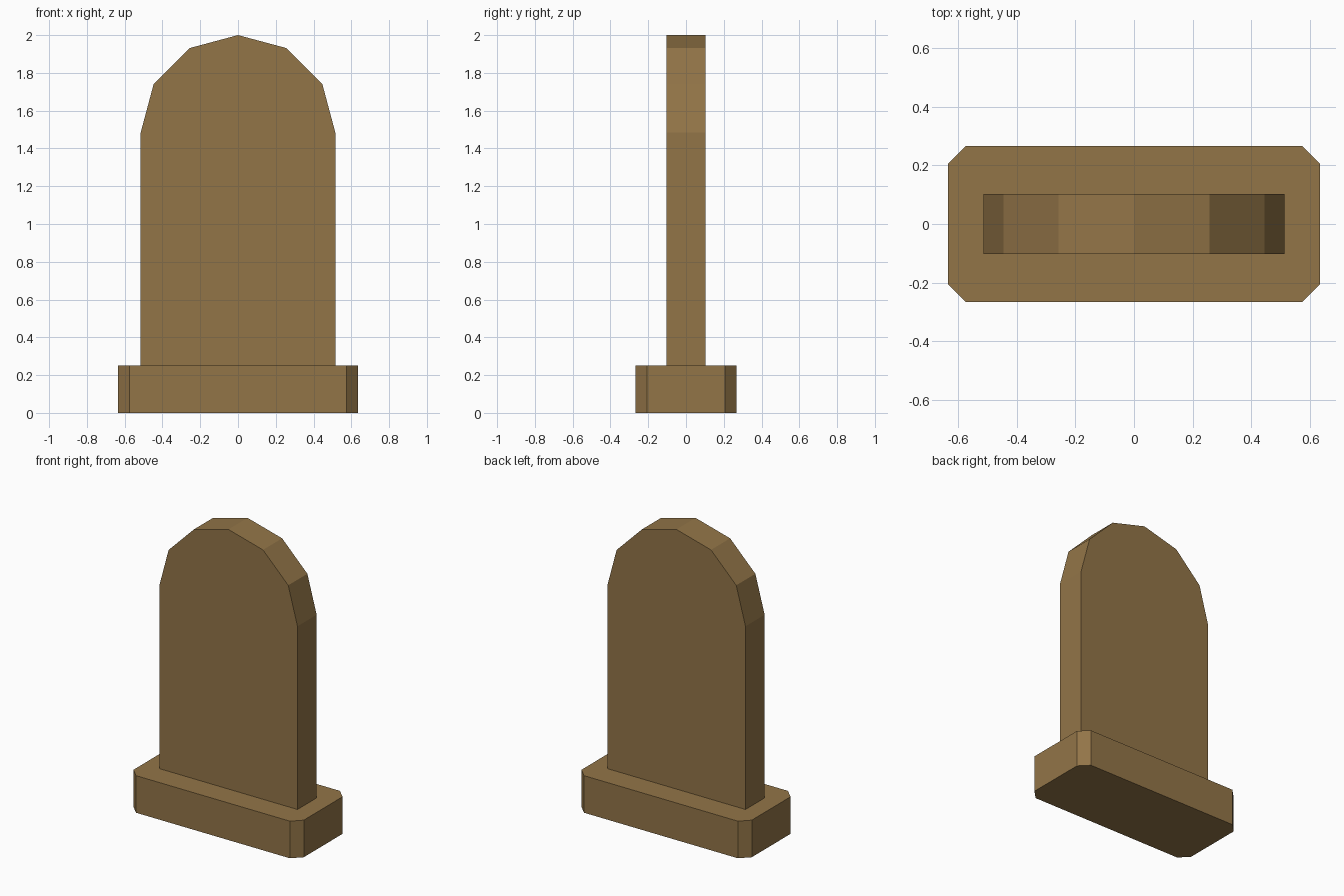
import bpy
import bmesh
import math

if "Cube" in bpy.data.objects:
    bpy.data.objects.remove(bpy.data.objects["Cube"])

stone = bpy.data.materials.new("brown_stone")
stone.diffuse_color = (0.29, 0.178, 0.064, 1.0)
stone.use_nodes = True
stone.node_tree.nodes["Principled BSDF"].inputs["Base Color"].default_value = stone.diffuse_color


def extruded(name, outline, offset):
    """Closed flat-faced prism: outline points pushed along the offset vector."""
    bm = bmesh.new()
    face = bm.faces.new([bm.verts.new(p) for p in outline])
    result = bmesh.ops.extrude_face_region(bm, geom=[face], use_keep_orig=True)
    moved = [g for g in result["geom"] if isinstance(g, bmesh.types.BMVert)]
    bmesh.ops.translate(bm, verts=moved, vec=offset)
    bmesh.ops.recalc_face_normals(bm, faces=bm.faces)
    mesh = bpy.data.meshes.new(name)
    bm.to_mesh(mesh)
    bm.free()
    mesh.materials.append(stone)
    obj = bpy.data.objects.new(name, mesh)
    bpy.context.collection.objects.link(obj)
    return obj


# Plinth: rectangle with cut corners
HX, HY, CUT, BASE_H = 0.635, 0.267, 0.061, 0.25
plinth = []
for sx, sy in ((1, 1), (-1, 1), (-1, -1), (1, -1)):
    corner = [(sx * HX, sy * (HY - CUT), 0), (sx * (HX - CUT), sy * HY, 0)]
    plinth += corner if sx * sy > 0 else corner[::-1]
extruded("plinth", plinth, (0, 0, BASE_H))

# Upright slab: straight sides with a six-sided half-round top
R, SPRING, HALF_T, SEGMENTS = 0.515, 1.485, 0.102, 6
slab = [(-R, -HALF_T, BASE_H), (R, -HALF_T, BASE_H)]
for i in range(SEGMENTS + 1):
    a = math.pi * i / SEGMENTS
    slab.append((R * math.cos(a), -HALF_T, SPRING + R * math.sin(a)))
extruded("upright_slab", slab, (0, 2 * HALF_T, 0))
